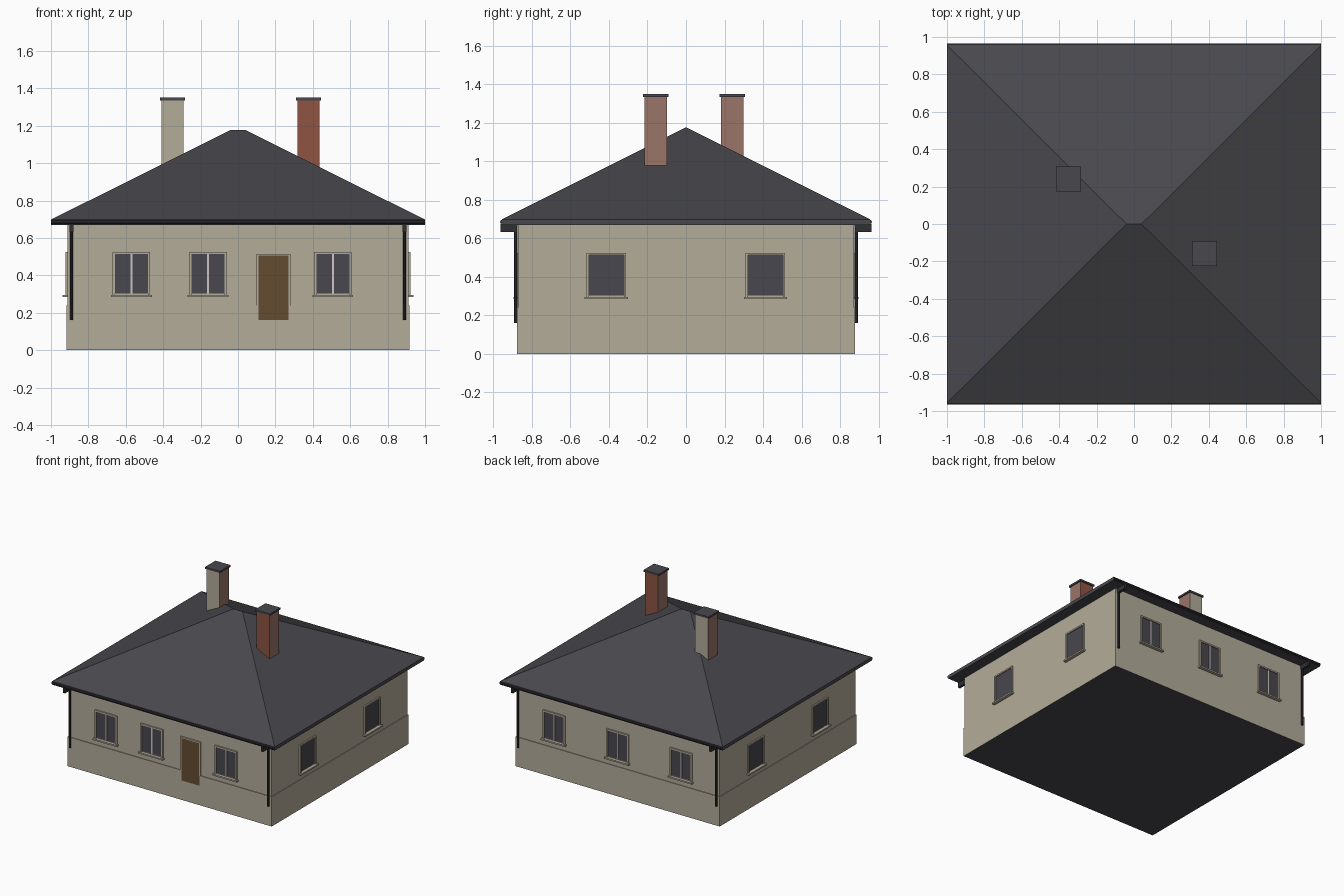
import bpy, bmesh
from mathutils import Matrix

if "Cube" in bpy.data.objects:
    bpy.data.objects.remove(bpy.data.objects["Cube"])


def material(name, r, g, b):
    def lin(c):
        c /= 255
        return c / 12.92 if c <= 0.04045 else ((c + 0.055) / 1.055) ** 2.4
    m = bpy.data.materials.new(name)
    m.diffuse_color = (lin(r), lin(g), lin(b), 1)
    m.use_nodes = True
    m.node_tree.nodes["Principled BSDF"].inputs["Base Color"].default_value = m.diffuse_color
    return m


PLASTER = material("plaster", 180, 172, 154)
SLATE = material("slate", 73, 72, 77)
GLASS = material("dark_glass", 72, 71, 78)
GUTTER = material("gutter_metal", 48, 48, 53)
DOOR = material("door_wood", 99, 76, 50)
BRICK = material("brick", 142, 85, 66)
PALE_BRICK = material("pale_brick", 155, 117, 106)
MULLION = material("mullion_paint", 205, 201, 192)


def finish(name, bm, mats):
    bmesh.ops.recalc_face_normals(bm, faces=bm.faces)
    me = bpy.data.meshes.new(name)
    bm.to_mesh(me)
    bm.free()
    for m in mats:
        me.materials.append(m)
    ob = bpy.data.objects.new(name, me)
    bpy.context.collection.objects.link(ob)
    return ob


def box(name, x, y, z, mat, extra=None, rule=None, turn=None):
    """Box from (min, max) ranges; rule(normal) marks faces for the extra colour."""
    bm = bmesh.new()
    bmesh.ops.create_cube(bm, size=1)
    for v in bm.verts:
        v.co = [(r[0] + r[1]) / 2 + c * (r[1] - r[0]) for r, c in zip((x, y, z), v.co)]
    bm.normal_update()
    if rule:
        for f in bm.faces:
            f.material_index = int(rule(f.normal))
    if turn:
        bm.transform(turn)
    return finish(name, bm, [mat, extra] if extra else [mat])


def pipe(name, a, b, radius, mat, sides=8):
    bm = bmesh.new()
    d = b - a
    bmesh.ops.create_cone(bm, cap_ends=True, segments=sides, radius1=radius, radius2=radius,
                          depth=d.length)
    bm.transform(Matrix.Translation((a + b) / 2) @ d.to_track_quat('Z', 'Y').to_matrix().to_4x4())
    return finish(name, bm, [mat])


WX, WY = 0.912, 0.872          # wall half sizes

# Walls and plinth with a dark underside
box("walls", (-WX, WX), (-WY, WY), (0.2, 0.675), PLASTER)
box("plinth", (-WX - 0.005, WX + 0.005), (-WY - 0.005, WY + 0.005), (0, 0.24), PLASTER,
    SLATE, lambda n: n.z < -0.5)

# Hipped roof with a thin fascia and a short ridge
bm = bmesh.new()
RX, RY = 1.0, 0.957
corners = ((-RX, -RY), (RX, -RY), (RX, RY), (-RX, RY))
low = [bm.verts.new((x, y, 0.67)) for x, y in corners]
eave = [bm.verts.new((x, y, 0.698)) for x, y in corners]
left, right = [bm.verts.new((x, 0, 1.177)) for x in (-0.04, 0.04)]
bm.faces.new(low)
for i in range(4):
    j = (i + 1) % 4
    bm.faces.new((low[i], low[j], eave[j], eave[i]))
bm.faces.new((eave[0], eave[1], right, left))
bm.faces.new((eave[1], eave[2], right))
bm.faces.new((eave[2], eave[3], left, right))
bm.faces.new((eave[3], eave[0], left))
finish("roof", bm, [SLATE])

# Gutters, outlets and downpipes on the front and back
from mathutils import Vector
for s, side in ((-1, "front"), (1, "back")):
    pipe(f"{side}_gutter", Vector((-1, s * 0.955, 0.685)), Vector((1, s * 0.955, 0.685)),
         0.011, GUTTER)
    for sx, hand in ((-1, "left"), (1, "right")):
        x = sx * 0.89
        box(f"{side}_{hand}_outlet", (x - 0.01, x + 0.01), sorted((s * 0.963, s * 0.878)),
            (0.633, 0.675), GUTTER)
        pipe(f"{side}_{hand}_downpipe", Vector((x, s * 0.884, 0.16)),
             Vector((x, s * 0.884, 0.67)), 0.009, GUTTER)


def window(name, turn, wall, u, half, double):
    """Window on the wall facing -y, turned about z onto its own side."""
    def part(label, x, depth, z, mat):
        box(f"{name}_{label}", (u + x[0], u + x[1]), (-wall - depth, -wall + 0.01), z, mat,
            turn=turn)
    z0, z1, w = 0.302, 0.513, 0.012
    part("glass", (-half, half), 0.003, (z0, z1), GLASS)
    for label, x in (("left_jamb", (-half - w, -half)), ("right_jamb", (half, half + w))):
        part(label, x, 0.011, (z0 - 0.006, z1 + w), PLASTER)
    part("lintel", (-half, half), 0.011, (z1, z1 + w), PLASTER)
    part("sill", (-half - 0.021, half + 0.021), 0.025, (0.284, 0.296), PLASTER)
    if double:
        part("mullion", (-0.005, 0.005), 0.006, (z0, z1), MULLION)


def about_z(quarter):
    return Matrix.Rotation(quarter * 1.5707963, 4, 'Z')


for i, x in enumerate((-0.57, -0.16, 0.507)):
    window(f"front_window_{i + 1}", about_z(0), WY, x, 0.088, True)
for i, x in enumerate((-0.57, 0.0, 0.57)):
    window(f"back_window_{i + 1}", about_z(2), WY, x, 0.088, True)
for i, y in enumerate((-0.414, 0.412)):
    window(f"right_window_{i + 1}", about_z(1), WX, y, 0.091, False)
    window(f"left_window_{i + 1}", about_z(3), WX, -y, 0.091, False)

# Door with a slim surround
box("door", (0.11, 0.27), (-WY - 0.009, -WY + 0.01), (0.16, 0.505), DOOR)
for label, x, z in (("left_jamb", (0.10, 0.11), (0.24, 0.515)),
                    ("right_jamb", (0.27, 0.28), (0.24, 0.515)),
                    ("lintel", (0.11, 0.27), (0.505, 0.515))):
    box(f"door_{label}", x, (-WY - 0.012, -WY + 0.01), z, PLASTER)

# Chimneys: pale brick on the x sides, plaster or brick on the y sides
for name, cx, cy, mat in (("rear_chimney", -0.35, 0.24, PLASTER),
                          ("front_chimney", 0.377, -0.157, BRICK)):
    box(name, (cx - 0.059, cx + 0.059), (cy - 0.059, cy + 0.059), (0.9, 1.337), mat,
        PALE_BRICK, lambda n: abs(n.x) > 0.5)
    box(f"{name}_cap", (cx - 0.067, cx + 0.067), (cy - 0.067, cy + 0.067), (1.335, 1.35), SLATE)
